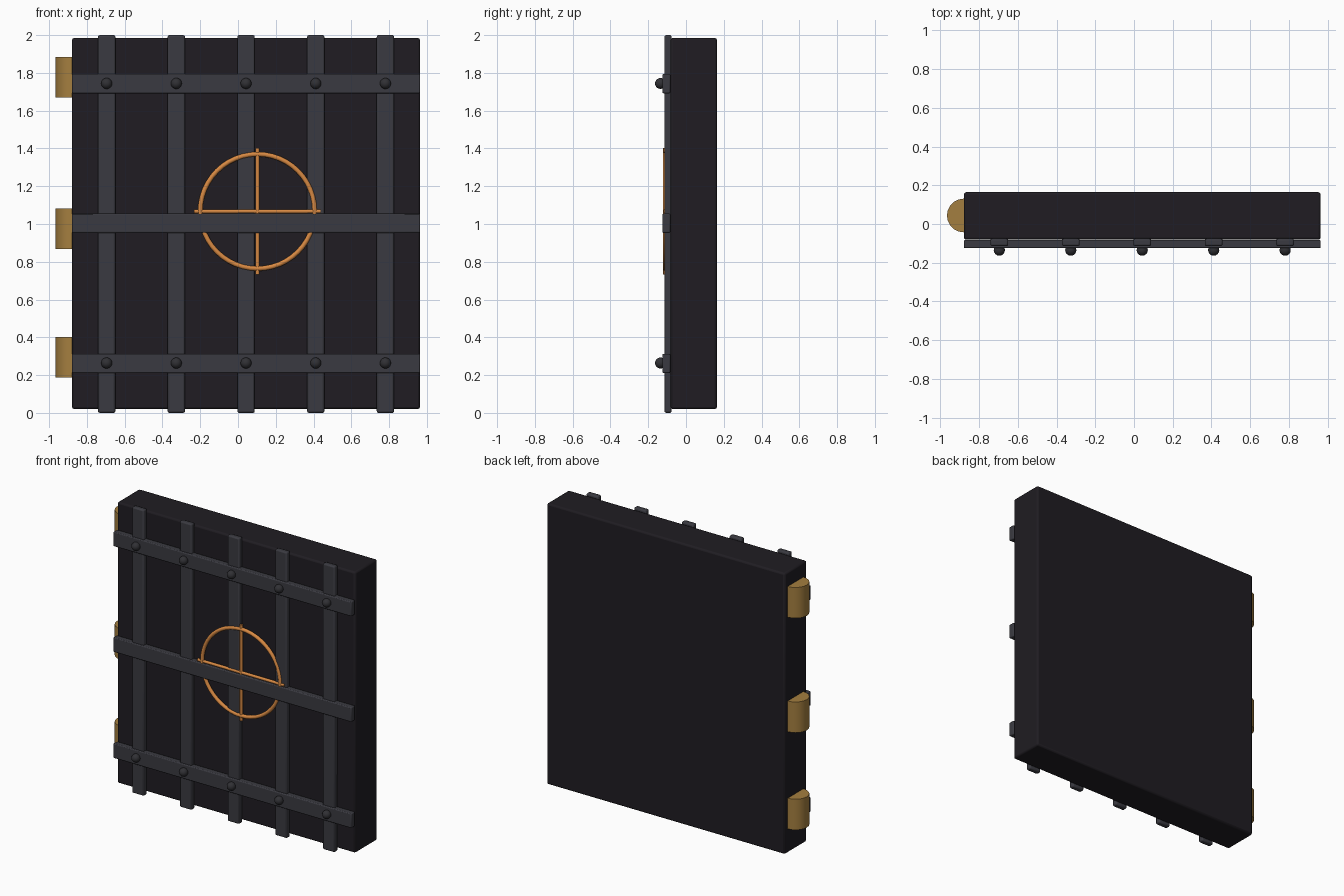
import bpy, math

if "Cube" in bpy.data.objects:
    bpy.data.objects.remove(bpy.data.objects["Cube"])


def material(name, rgb):
    m = bpy.data.materials.new(name)
    m.diffuse_color = (*rgb, 1)
    m.use_nodes = True
    m.node_tree.nodes["Principled BSDF"].inputs["Base Color"].default_value = m.diffuse_color
    return m


DARK = material("dark_panel", (0.014, 0.012, 0.016))
IRON = material("iron", (0.042, 0.042, 0.052))
STUD = material("stud_iron", (0.03, 0.03, 0.035))
BRASS = material("brass", (0.37, 0.21, 0.05))
COPPER = material("copper", (0.68, 0.25, 0.055))


def finish(name, mat, smooth=True):
    ob = bpy.context.object
    ob.name = name
    ob.data.materials.append(mat)
    if smooth:
        bpy.ops.object.shade_smooth_by_angle(angle=math.radians(35))
    return ob


def box(name, x, y, z, mat, bevel):
    """Bevelled box from (min, max) ranges."""
    ranges = (x, y, z)
    bpy.ops.mesh.primitive_cube_add(size=1, location=[sum(r) / 2 for r in ranges])
    ob = bpy.context.object
    ob.scale = [r[1] - r[0] for r in ranges]
    bpy.ops.object.transform_apply(location=False, rotation=False, scale=True)
    mod = ob.modifiers.new("bevel", 'BEVEL')
    mod.width = bevel
    mod.segments = 2
    return finish(name, mat)


def rod(name, loc, radius, length, mat, rot=(0, 0, 0), sides=16):
    bpy.ops.mesh.primitive_cylinder_add(vertices=sides, radius=radius, depth=length,
                                        location=loc, rotation=rot)
    return finish(name, mat)


LEFT, RIGHT = -0.879, 0.964
MID = (LEFT + RIGHT) / 2
bar_xs = [MID + 0.369 * i for i in range(-2, 3)]

# Door slab
box("door_slab", (LEFT, RIGHT), (-0.081, 0.164), (0.02, 1.985), DARK, 0.012)

# Vertical bars
for x in bar_xs:
    box("vertical_bar", (x - 0.046, x + 0.046), (-0.114, -0.076), (0, 2), IRON, 0.009)

# Horizontal straps
for z in (0.262, 1.004, 1.743):
    box("horizontal_strap", (LEFT, RIGHT), (-0.125, -0.083), (z - 0.051, z + 0.051), IRON, 0.006)

# Round studs on the outer straps
for z in (0.264, 1.744):
    for x in bar_xs:
        bpy.ops.mesh.primitive_uv_sphere_add(segments=16, ring_count=10, radius=0.029,
                                             location=(x, -0.135, z))
        finish("stud", STUD)

# Hinge barrels
for z in (0.295, 0.975, 1.776):
    rod("hinge", (LEFT, 0.044, z), 0.087, 0.215, BRASS, sides=20)

# Hand wheel: rim and crossed spokes
WHEEL = (0.103, -0.11, 1.067)
bpy.ops.mesh.primitive_torus_add(major_radius=0.303, minor_radius=0.013, major_segments=48,
                                 minor_segments=12, location=WHEEL,
                                 rotation=(math.pi / 2, 0, 0))
finish("wheel_rim", COPPER)
rod("wheel_spoke_vertical", WHEEL, 0.0105, 0.67, COPPER, sides=12)
rod("wheel_spoke_horizontal", WHEEL, 0.0105, 0.67, COPPER, (0, math.pi / 2, 0), sides=12)
